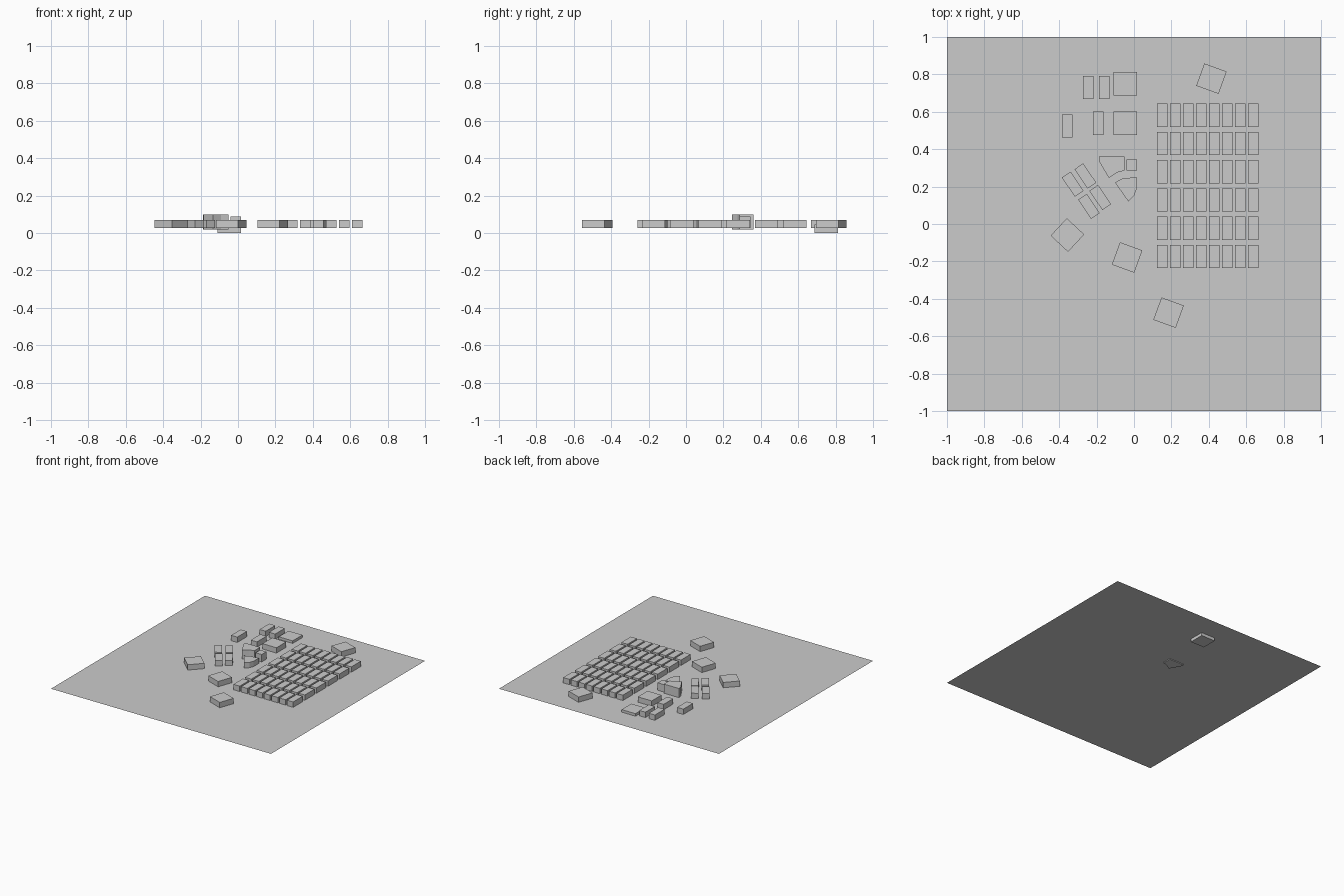
import bpy
import bmesh
from math import radians
from mathutils import Matrix, Vector

cube = bpy.data.objects.get("Cube")
if cube:
    bpy.data.objects.remove(cube, do_unlink=True)

GROUND, BASE, TOP = 0.025, 0.026, 0.07
NARROW, LONG, WIDE = 0.056, 0.124, 0.127

grey = bpy.data.materials.new("plain grey")
grey.use_nodes = True
grey.diffuse_color = (0.6, 0.6, 0.6, 1)
grey.node_tree.nodes["Principled BSDF"].inputs["Base Color"].default_value = grey.diffuse_color


def finish(name, bm):
    bmesh.ops.recalc_face_normals(bm, faces=bm.faces)
    mesh = bpy.data.meshes.new(name)
    bm.to_mesh(mesh)
    bm.free()
    mesh.materials.append(grey)
    obj = bpy.data.objects.new(name, mesh)
    bpy.context.collection.objects.link(obj)
    return obj


def block(name, x, y, width, depth, angle=0, bottom=BASE, top=TOP):
    bm = bmesh.new()
    bmesh.ops.create_cube(bm, size=1)
    bm.transform(Matrix.Diagonal((width, depth, top - bottom, 1)))
    obj = finish(name, bm)
    obj.location = (x, y, (bottom + top) / 2)
    obj.rotation_euler.z = radians(angle)


def prism(name, outline, bottom, top):
    bm = bmesh.new()
    face = bm.faces.new([bm.verts.new((x, y, bottom)) for x, y in outline])
    grown = bmesh.ops.extrude_face_region(bm, geom=[face], use_keep_orig=True)
    verts = [v for v in grown["geom"] if isinstance(v, bmesh.types.BMVert)]
    bmesh.ops.translate(bm, verts=verts, vec=Vector((0, 0, top - bottom)))
    finish(name, bm)


# Flat site
bm = bmesh.new()
bmesh.ops.create_grid(bm, x_segments=1, y_segments=1, size=1)
finish("ground", bm).location.z = GROUND

# Regular field of row blocks
for row in range(6):
    for col in range(8):
        block("row_block", 0.152 + col * 0.0695, 0.581 - row * 0.151, NARROW, LONG)

# Upright narrow blocks
for x, y in [(-0.244, 0.73), (-0.158, 0.73), (-0.358, 0.524), (-0.19, 0.539)]:
    block("narrow_block", x, y, NARROW, LONG)

# Turned cluster of four narrow blocks
for x, y in [(-0.328, 0.213), (-0.26, 0.257), (-0.241, 0.094), (-0.181, 0.142)]:
    block("turned_block", x, y, NARROW, LONG, 34)

# Square blocks, straight and turned
block("square_block", -0.047, 0.539, WIDE, WIDE)
block("sunken_square_block", -0.047, 0.75, WIDE, WIDE, bottom=0, top=0.046)
for x, y, angle in [(0.414, 0.777, -20), (-0.037, -0.179, -20),
                    (0.185, -0.474, -20), (-0.356, -0.059, -43)]:
    block("turned_square_block", x, y, WIDE, WIDE, angle)

# Small block and the two curved wedge buildings
block("small_block", -0.012, 0.315, NARROW, 0.06, top=0.087)
prism("tall_wedge", [(-0.187, 0.36), (-0.051, 0.36), (-0.051, 0.286), (-0.091, 0.275),
                     (-0.134, 0.246), (-0.184, 0.33)], 0.019, 0.1)
prism("low_wedge", [(-0.102, 0.222), (-0.062, 0.243), (0.013, 0.251), (0.013, 0.184),
                    (0, 0.15), (-0.03, 0.12)], BASE, TOP)
